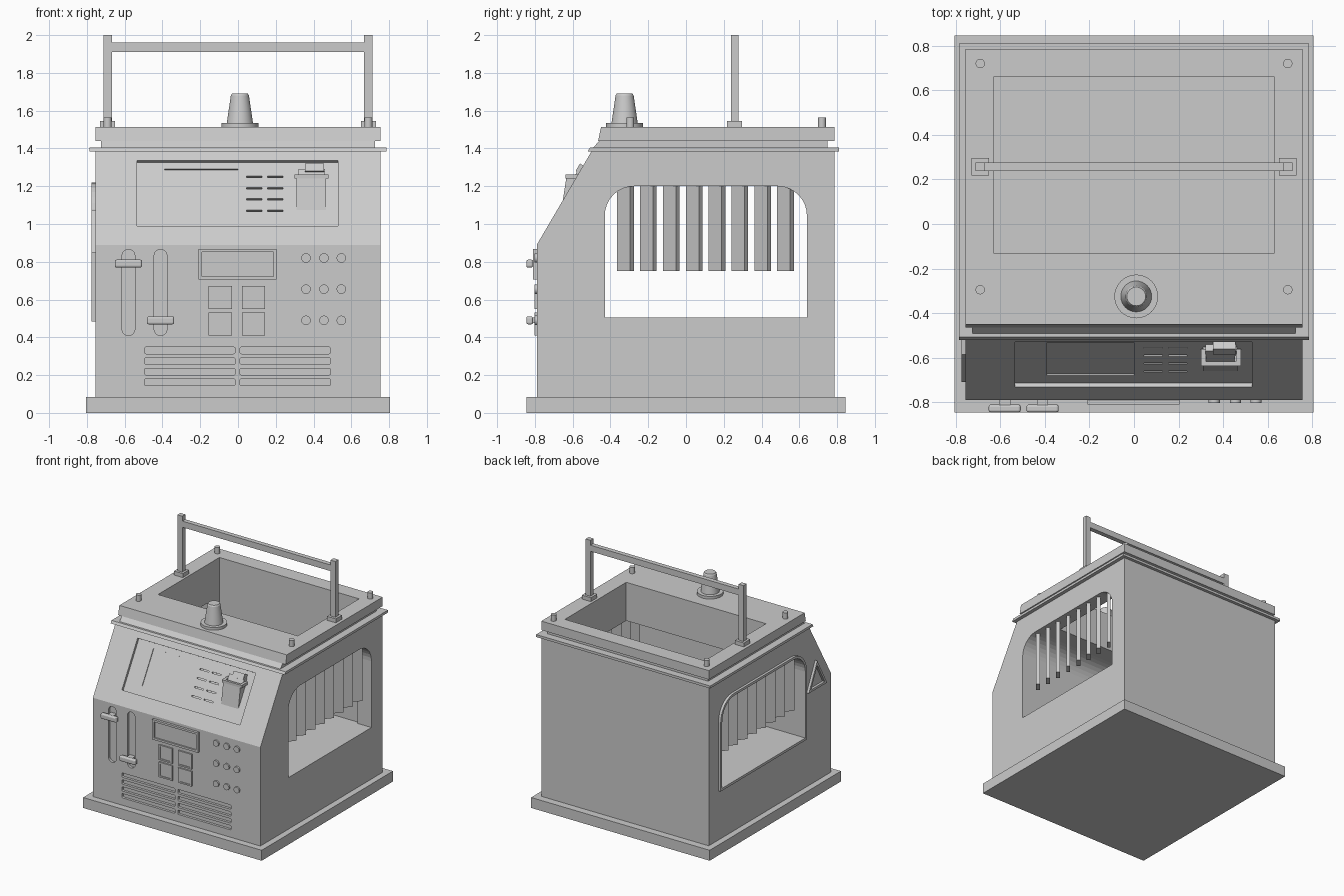
import bpy, bmesh, math
from mathutils import Vector, Matrix

if "Cube" in bpy.data.objects:
    bpy.data.objects.remove(bpy.data.objects["Cube"])

grey = bpy.data.materials.new("light_grey")
grey.use_nodes = True
grey.diffuse_color = (0.6, 0.6, 0.6, 1)
grey.node_tree.nodes["Principled BSDF"].inputs["Base Color"].default_value = (0.6, 0.6, 0.6, 1)

FRONT, SLOPE_Z, TILT = -0.79, 0.89, -0.53


def finish(name, bm):
    bmesh.ops.recalc_face_normals(bm, faces=bm.faces)
    mesh = bpy.data.meshes.new(name)
    bm.to_mesh(mesh)
    bm.free()
    mesh.materials.append(grey)
    obj = bpy.data.objects.new(name, mesh)
    bpy.context.collection.objects.link(obj)
    return obj


def extrude(name, points, direction):
    bm = bmesh.new()
    face = bm.faces.new([bm.verts.new(p) for p in points])
    res = bmesh.ops.extrude_face_region(bm, geom=[face])
    verts = [g for g in res["geom"] if isinstance(g, bmesh.types.BMVert)]
    bmesh.ops.translate(bm, verts=verts, vec=Vector(direction))
    return finish(name, bm)


def prism(name, profile, x0, x1):
    return extrude(name, [(x0, y, z) for y, z in profile], (x1 - x0, 0, 0))


def box(name, x0, x1, y0, y1, z0, z1):
    return prism(name, [(y0, z0), (y1, z0), (y1, z1), (y0, z1)], x0, x1)


def rounded_plate(name, x0, x1, z0, z1, r, y0, y1, n=5):
    pts = []
    corners = [(x1 - r, z1 - r), (x0 + r, z1 - r), (x0 + r, z0 + r), (x1 - r, z0 + r)]
    for k, (cx, cz) in enumerate(corners):
        for i in range(n + 1):
            a = math.pi / 2 * (k + i / n)
            pts.append((cx + r * math.cos(a), y0, cz + r * math.sin(a)))
    return extrude(name, pts, (0, y1 - y0, 0))


def cone(name, at, r1, r2, h, seg=32, axis="Z"):
    bm = bmesh.new()
    m = Matrix.Translation(at)
    if axis == "Y":
        m = m @ Matrix.Rotation(math.pi / 2, 4, "X")
    m = m @ Matrix.Translation((0, 0, h / 2))
    bmesh.ops.create_cone(bm, cap_ends=True, segments=seg, radius1=r1, radius2=r2, depth=h, matrix=m)
    return smooth(finish(name, bm))


def smooth(obj):
    bpy.ops.object.select_all(action="DESELECT")
    obj.select_set(True)
    bpy.context.view_layer.objects.active = obj
    bpy.ops.object.shade_smooth_by_angle(angle=math.radians(35))
    return obj


def bevel(obj, width, segments=3):
    mod = obj.modifiers.new("bevel", "BEVEL")
    mod.width, mod.segments = width, segments
    return obj


def cut(obj, cutters, keep=False):
    bpy.context.view_layer.objects.active = obj
    for c in cutters:
        mod = obj.modifiers.new("cut", "BOOLEAN")
        mod.operation, mod.object, mod.solver = "DIFFERENCE", c, "EXACT"
        bpy.ops.object.modifier_apply(modifier=mod.name)
        if not keep:
            bpy.data.objects.remove(c)
    return obj


def slope_box(name, x0, x1, z0, z1, n0, n1):
    # block lying on the sloped console, n measured inward from its surface
    h = (z1 - z0) / math.cos(TILT) / 2
    zc = (z0 + z1) / 2
    obj = box(name, x0, x1, n0, n1, -h, h)
    at = (0, FRONT - (zc - SLOPE_Z) * math.tan(TILT), zc)
    obj.data.transform(Matrix.Translation(at) @ Matrix.Rotation(TILT, 4, "X"))
    return obj


def window(o):
    r, top = 0.155, 1.2
    pts = [(-0.43 - o, 0.505 - o), (0.64 + o, 0.505 - o)]
    for cy, start in ((0.64 - r, 0), (-0.43 + r, 1)):
        for i in range(9):
            a = math.pi / 2 * (start + i / 8)
            pts.append((cy + (r + o) * math.cos(a), top - r + (r + o) * math.sin(a)))
    return pts


# Housing: plinth, body, collar, neck and lid
box("plinth", -0.805, 0.805, -0.845, 0.845, 0, 0.085)
body = prism("body", [(FRONT, 0.08), (0.785, 0.08), (0.785, 1.39), (-0.497, 1.39),
                      (FRONT, SLOPE_Z)], -0.755, 0.755)
collar = prism("collar", [(-0.52, 1.385), (0.81, 1.385), (0.81, 1.405), (-0.508, 1.405)], -0.785, 0.785)
neck = prism("neck", [(-0.495, 1.4), (0.75, 1.4), (0.75, 1.445), (-0.455, 1.445)], -0.725, 0.725)
lid = prism("lid", [(-0.465, 1.44), (0.785, 1.44), (0.785, 1.513), (-0.45, 1.513)], -0.755, 0.755)

shaft = box("shaft_cutter", -0.63, 0.63, -0.13, 0.66, 0.505, 1.7)
for part in (body, collar, neck, lid):
    cut(part, [shaft], keep=True)
bpy.data.objects.remove(shaft)
cut(body, [prism("window_cutter", window(0), -1, 1)])

# Console recess, screen and label slits
cut(body, [slope_box("recess_cutter", -0.535, 0.53, 0.99, 1.335, -0.1, 0.02)])
slits = [slope_box("screen_cutter", -0.39, 0, 1.05, 1.3, -0.1, 0.026)]
for x in (0.045, 0.155):
    for i in range(4):
        z = 1.08 + i * 0.06
        slits.append(slope_box("slit_cutter", x, x + 0.083, z - 0.004, z + 0.004, -0.1, 0.035))
cut(body, slits)

# Vent slots and slider tracks
slots = []
for x0, x1 in ((-0.495, -0.015), (0.01, 0.49)):
    for i in range(4):
        z = 0.145 + i * 0.056
        slots.append(rounded_plate("vent_cutter", x0, x1, z, z + 0.035, 0.008, -0.9, -0.77, 3))
for x in (-0.58, -0.41):
    slots.append(rounded_plate("track_cutter", x - 0.034, x + 0.034, 0.41, 0.865, 0.033, -0.9, -0.77))
cut(body, slots)

# Slider handles
for x, z in ((-0.58, 0.79), (-0.41, 0.49)):
    box("slider_stem", x - 0.025, x + 0.025, -0.825, -0.765, z - 0.015, z + 0.015)
    bevel(box("slider_grip", x - 0.072, x + 0.072, -0.845, -0.81, z - 0.021, z + 0.021), 0.01)


# Display and square keys: raised frames with a sunken face
def framed(name, x0, x1, z0, z1, rim, out, sunk):
    plate = box(name, x0, x1, FRONT - out, FRONT + 0.005, z0, z1)
    cut(plate, [box("face_cutter", x0 + rim, x1 - rim, -1, FRONT - out + sunk, z0 + rim, z1 - rim)])


framed("display", -0.208, 0.205, 0.705, 0.868, 0.017, 0.02, 0.012)
for x in (-0.155, 0.02):
    for z in (0.41, 0.55):
        framed("square_key", x, x + 0.122, z, z + 0.122, 0.012, 0.012, 0.006)

# Round push buttons
for x in (0.36, 0.455, 0.547):
    for z in (0.49, 0.655, 0.82):
        cone("round_button", (x, FRONT + 0.005, z), 0.025, 0.025, 0.018, 20, "Y")

# Ticket pocket on the console
pocket = prism("ticket_pocket", [(-0.66, 1.075), (-0.632, 1.255), (-0.545, 1.255)], 0.31, 0.465)
cut(pocket, [prism("pocket_cutter", [(-0.64, 1.11), (-0.618, 1.3), (-0.54, 1.3)], 0.325, 0.45)])
rim = box("pocket_rim", 0.3, 0.48, -0.637, -0.56, 1.24, 1.262)
cut(rim, [box("rim_cutter", 0.322, 0.458, -0.618, -0.5, 1.2, 1.3)])
slope_box("ticket", 0.32, 0.46, 1.2, 1.285, -0.012, 0.022)
slope_box("ticket_tip", 0.355, 0.455, 1.27, 1.31, -0.02, 0.022)

# Trim on the right side: window surround and triangular badge frame
cut(prism("window_surround", window(0.02), -0.775, -0.75),
    [prism("surround_cutter", window(0), -1, -0.5)])
tri = [Vector((-0.71, 0.85)), Vector((-0.475, 0.85)), Vector((-0.585, 1.075))]
mid = sum(tri, Vector((0, 0))) / 3
cut(prism("triangle_trim", tri, -0.775, -0.75),
    [prism("triangle_cutter", [mid + (p - mid) * 0.75 for p in tri], -1, -0.755)])

# Hanging slats in both windows
for side in (-1, 1):
    for i in range(8):
        slat = box("slat", -0.015, 0.015, -0.045, 0.045, 0.75, 1.21)
        slat.location = (side * 0.695, -0.32 + i * 0.121, 0)
        slat.rotation_euler.z = math.radians(-40)

# Lid fittings: corner pins, beacon and carrying handle
for x in (-0.69, 0.69):
    for y in (-0.295, 0.72):
        cone("lid_pin", (x, y, 1.505), 0.021, 0.021, 0.058, 16)
    box("handle_foot", x - 0.04, x + 0.04, 0.217, 0.297, 1.505, 1.545)
    box("handle_post", x - 0.022, x + 0.022, 0.237, 0.277, 1.54, 2.0)
box("handle_bar", -0.67, 0.67, 0.238, 0.276, 1.91, 1.96)
cone("beacon_base", (0.01, -0.325, 1.505), 0.098, 0.098, 0.03)
cone("beacon", (0.01, -0.325, 1.53), 0.07, 0.048, 0.15)
cone("beacon_cap", (0.01, -0.325, 1.68), 0.048, 0.042, 0.01)
